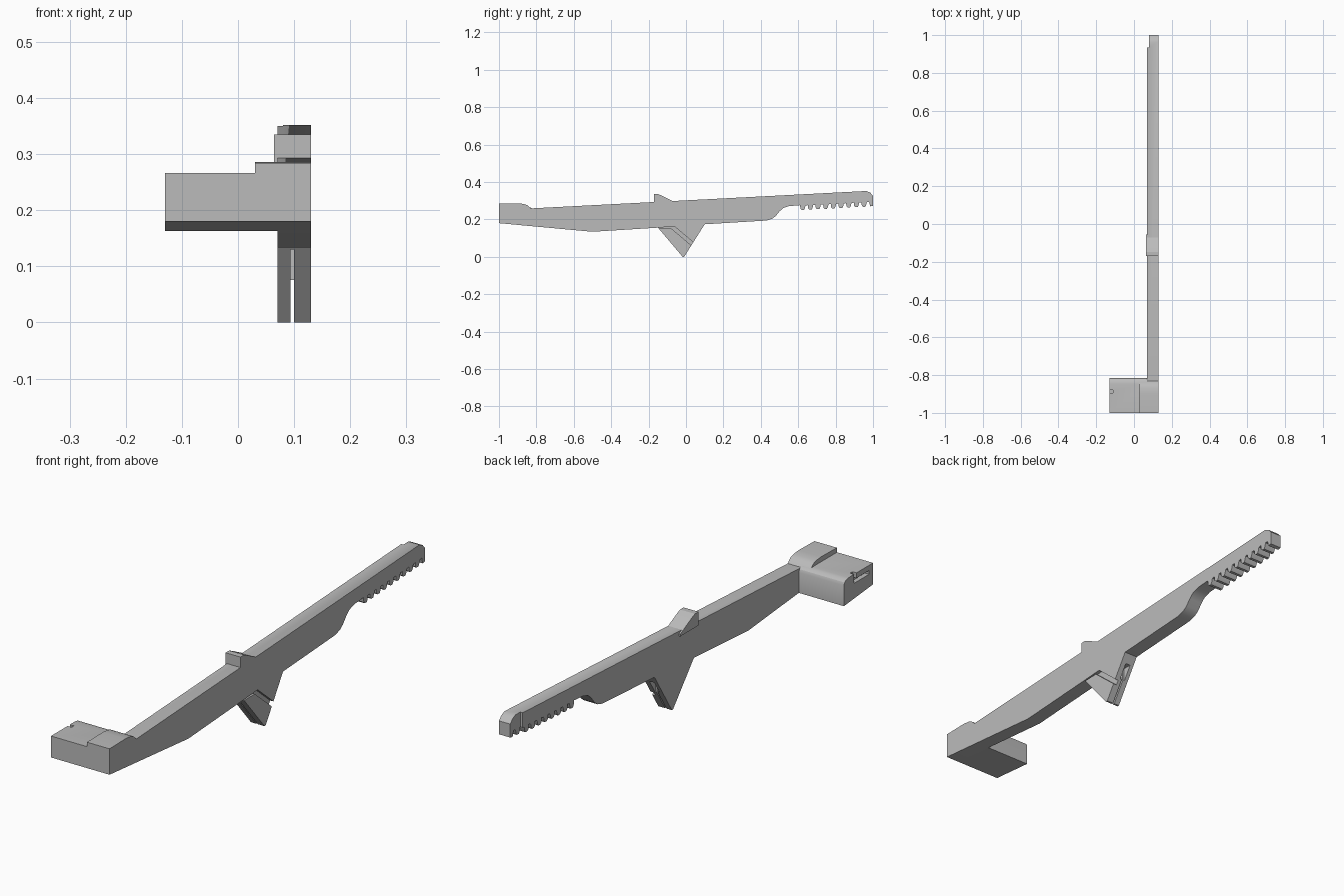
import bpy, bmesh

cube = bpy.data.objects.get("Cube")
if cube:
    bpy.data.objects.remove(cube, do_unlink=True)

grey = bpy.data.materials.new("plain grey")
grey.use_nodes = True
grey.diffuse_color = (0.5, 0.5, 0.5, 1)
grey.node_tree.nodes["Principled BSDF"].inputs["Base Color"].default_value = (0.5, 0.5, 0.5, 1)


def slab(name, profile, x0, x1):
    """Extrude a side profile of (y, z) points from x0 to x1."""
    bm = bmesh.new()
    face = bm.faces.new([bm.verts.new((x0, y, z)) for y, z in profile])
    grown = bmesh.ops.extrude_face_region(bm, geom=[face])["geom"]
    moved = [g for g in grown if isinstance(g, bmesh.types.BMVert)]
    bmesh.ops.translate(bm, verts=moved, vec=(x1 - x0, 0, 0))
    bmesh.ops.recalc_face_normals(bm, faces=bm.faces)
    mesh = bpy.data.meshes.new(name)
    bm.to_mesh(mesh)
    bm.free()
    mesh.materials.append(grey)
    obj = bpy.data.objects.new(name, mesh)
    bpy.context.collection.objects.link(obj)
    return obj


def box(name, x0, x1, y0, y1, z0, z1):
    return slab(name, [(y0, z0), (y1, z0), (y1, z1), (y0, z1)], x0, x1)


def cut(target, cutter):
    mod = target.modifiers.new("cut", "BOOLEAN")
    mod.operation = "DIFFERENCE"
    mod.solver = "EXACT"
    mod.object = cutter
    cutter.hide_render = True
    cutter.hide_set(True)


def smooth(obj):
    bpy.ops.object.select_all(action="DESELECT")
    obj.select_set(True)
    bpy.context.view_layer.objects.active = obj
    bpy.ops.object.shade_smooth_by_angle()


LEFT, RIGHT = 0.07, 0.13

# Long arm: belly, curved neck, a row of teeth and the blunt tip
outline = [(-1, 0.25), (-1, 0.18), (-0.5, 0.134), (-0.15, 0.156), (0.1, 0.174),
           (0.43, 0.194), (0.46, 0.203), (0.48, 0.218), (0.5, 0.243),
           (0.52, 0.261), (0.55, 0.271), (0.61, 0.276)]
pitch, count = 0.041, 9
for i in range(count):
    y, z = 0.612 + i * pitch, 0.276 + i * 0.0022
    outline += [(y, z - 0.02), (y + 0.006, z - 0.026), (y + 0.018, z - 0.026),
                (y + 0.023, z - 0.018), (y + 0.027, z - 0.002), (y + 0.039, z)]
outline += [(0.985, 0.27), (1, 0.273), (1, 0.327), (0.985, 0.343), (0.965, 0.352)]
arm = slab("arm", outline, LEFT, RIGHT)
cut(arm, box("tip_cutter", 0.05, 0.08, 0.935, 1.1, 0.2, 0.4))

# Raised stop on top of the arm
slab("top_stop", [(-0.17, 0.28), (-0.17, 0.335), (-0.148, 0.335), (-0.125, 0.325),
                  (-0.055, 0.289), (-0.055, 0.28)], 0.064, RIGHT)

# Wedge foot with a centre slit, a pocket and an angled groove
foot = slab("wedge_foot", [(-0.15, 0.156), (-0.018, 0), (-0.01, 0), (0.1, 0.174)],
            LEFT, RIGHT)
cut(foot, slab("slit_cutter", [(-0.2, 0.13), (-0.2, -0.05), (0.2, -0.05), (0.2, 0.13),
                               (0.02, 0.13), (0.02, 0.076), (-0.05, 0.076),
                               (-0.05, 0.13)], 0.094, 0.1))
cut(foot, box("pocket_cutter", 0.086, 0.108, 0.04, 0.2, 0.085, 0.14))
cut(foot, slab("groove_cutter", [(-0.2, 0.15), (-0.08, 0.153), (0.03, 0.06),
                                 (0.05, 0.068), (-0.063, 0.164), (-0.2, 0.16)],
               0.115, 0.15))

# Side block at the front end, with a rounded back edge and an angled slot
block = slab("side_block", [(-1, 0.18), (-0.815, 0.163), (-0.815, 0.245),
                            (-0.82, 0.256), (-0.83, 0.263), (-0.845, 0.266),
                            (-1, 0.266)], -0.13, LEFT)
cut(block, slab("slot_cutter", [(-0.895, 0.3), (-0.895, 0.245), (-0.975, 0.245),
                                (-0.975, 0.23), (-0.88, 0.23), (-0.88, 0.3)],
                -0.15, -0.112))

# Raised cap over the block and the end of the arm
cap = slab("end_cap", [(-1, 0.25), (-0.83, 0.258), (-0.838, 0.267), (-0.85, 0.277),
                       (-0.868, 0.283), (-0.9, 0.286), (-1, 0.284)], 0.03, RIGHT)

for part in (arm, block, cap):
    smooth(part)
